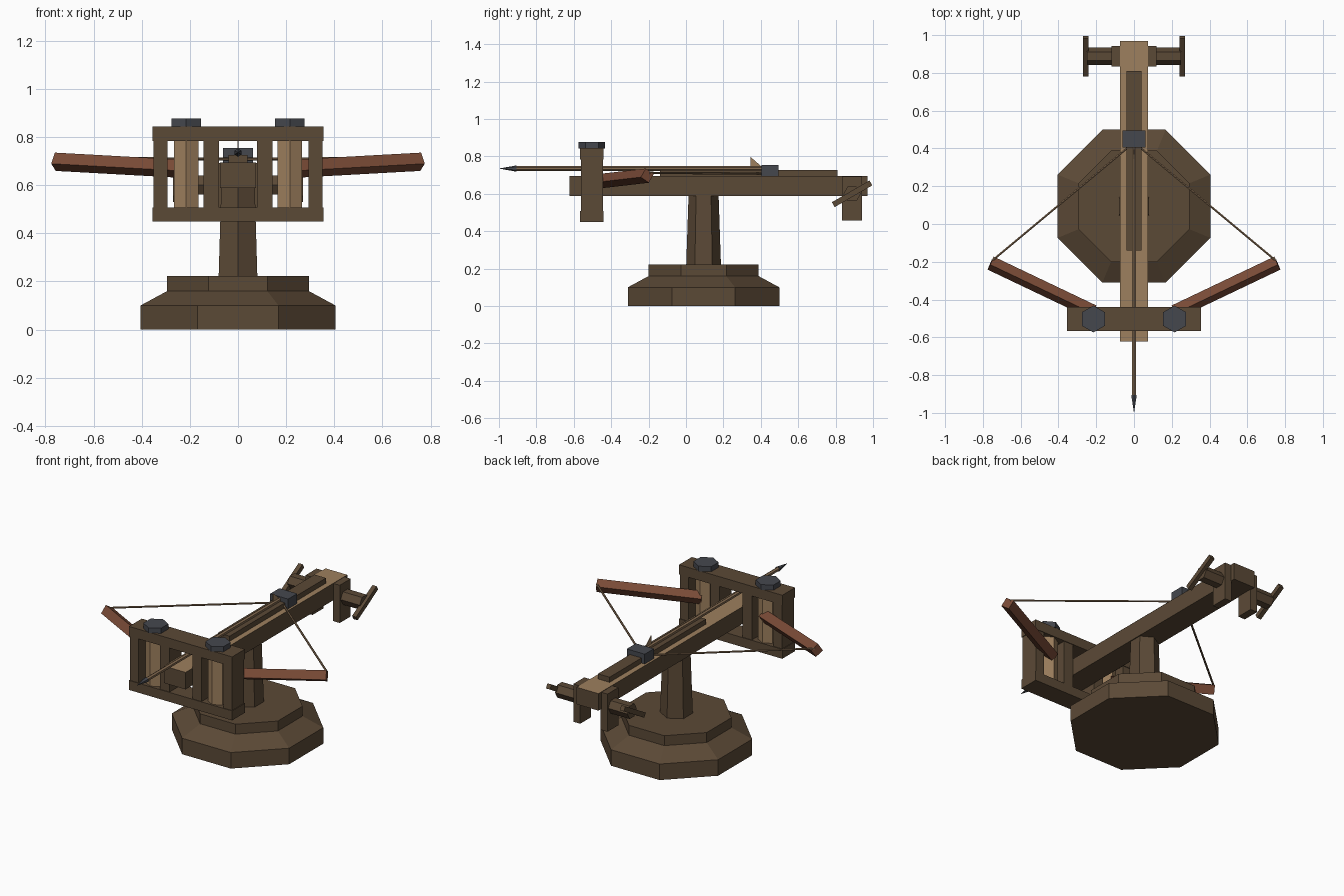
import bpy, bmesh, math
from mathutils import Matrix, Vector

cube = bpy.data.objects.get("Cube")
if cube:
    bpy.data.objects.remove(cube)


def material(name, rgb):
    m = bpy.data.materials.new(name)
    m.use_nodes = True
    m.diffuse_color = (*rgb, 1)
    m.node_tree.nodes["Principled BSDF"].inputs["Base Color"].default_value = (*rgb, 1)
    return m


WOOD = material("dark wood", (0.105, 0.067, 0.037))
TAN = material("pale wood and rope", (0.34, 0.215, 0.112))
SHAFT = material("shaft wood", (0.23, 0.145, 0.08))
RED = material("red wood", (0.19, 0.069, 0.037))
IRON = material("dark iron", (0.06, 0.064, 0.076))


def finish(name, bm, *mats):
    bmesh.ops.recalc_face_normals(bm, faces=bm.faces)
    me = bpy.data.meshes.new(name)
    bm.to_mesh(me)
    bm.free()
    for m in mats:
        me.materials.append(m)
    ob = bpy.data.objects.new(name, me)
    bpy.context.collection.objects.link(ob)
    return ob


def block(name, x, y, z, *mats):
    """Box from (low, high) pairs on each axis."""
    bm = bmesh.new()
    size = [hi - lo for lo, hi in (x, y, z)]
    mid = Vector([(lo + hi) / 2 for lo, hi in (x, y, z)])
    bmesh.ops.create_cube(bm, size=1, matrix=Matrix.Translation(mid) @ Matrix.Diagonal((*size, 1)))
    return finish(name, bm, *mats)


def rod(name, a, b, r1, r2, sides, mat, turn=0):
    """Straight prism or cone between two points."""
    a, b = Vector(a), Vector(b)
    bm = bmesh.new()
    rot = (b - a).to_track_quat("Z", "Y").to_matrix().to_4x4()
    mat4 = Matrix.Translation((a + b) / 2) @ rot @ Matrix.Rotation(turn, 4, "Z")
    bmesh.ops.create_cone(bm, cap_ends=True, segments=sides, radius1=r1, radius2=r2,
                          depth=(b - a).length, matrix=mat4)
    return finish(name, bm, mat)


def stack(name, x, y, rings, sides, turn, mat):
    """Upright polygon column through (radius, height) rings."""
    bm = bmesh.new()
    loops = []
    for r, z in rings:
        angles = [turn + math.tau * i / sides for i in range(sides)]
        loops.append([bm.verts.new((x + r * math.cos(t), y + r * math.sin(t), z)) for t in angles])
    for lo, hi in zip(loops, loops[1:]):
        for i in range(sides):
            j = (i + 1) % sides
            bm.faces.new((lo[i], lo[j], hi[j], hi[i]))
    bm.faces.new(loops[0])
    bm.faces.new(loops[-1])
    return finish(name, bm, mat)


# Stepped octagonal base and tapered hexagonal post
PY = 0.094
k = 1 / math.cos(math.pi / 8)
stack("base", 0, PY, [(0.405 * k, 0), (0.405 * k, 0.1), (0.294 * k, 0.16), (0.294 * k, 0.222)],
      8, math.pi / 8, WOOD)
stack("post", 0, PY, [(0.093, 0.215), (0.08, 0.6)], 6, math.pi / 2, WOOD)

# Stock with a pale upper face, and the slider rail on it
stock = block("stock", (-0.075, 0.075), (-0.623, 0.97), (0.588, 0.694), WOOD, TAN)
for f in stock.data.polygons:
    f.material_index = int(f.normal.z > 0.5)
block("slider_rail", (-0.04, 0.04), (-0.14, 0.81), (0.69, 0.726), WOOD)
block("trigger_block", (-0.062, 0.062), (0.405, 0.495), (0.693, 0.755), IRON)

# Spring frame
FY = -0.503
depth = (FY - 0.063, FY + 0.063)
block("frame_bottom_bar", (-0.356, 0.356), depth, (0.448, 0.507), WOOD)
block("frame_top_bar", (-0.356, 0.356), depth, (0.783, 0.844), WOOD)

for s, side in ((1, "left"), (-1, "right")):
    def span(a, b):
        return tuple(sorted((s * a, s * b)))

    inset = (depth[0] + 0.004, depth[1] - 0.004)
    block(side + "_outer_upright", span(0.293, 0.352), inset, (0.5, 0.79), WOOD)
    block(side + "_inner_upright", span(0.079, 0.143), inset, (0.5, 0.79), WOOD)
    stack(side + "_rope_bundle", s * 0.215, FY, [(0.058, 0.5), (0.058, 0.79)], 6, math.pi / 2, TAN)
    stack(side + "_iron_cap", s * 0.215, FY, [(0.071, 0.843), (0.071, 0.876)], 6, math.pi / 2, IRON)

    # Bow arm: square bar rolled about its length
    root, tip = Vector((0.215, -0.466, 0.667)), Vector((0.759, -0.207, 0.697))
    d = (tip - root).normalized()
    front = d.cross(Vector((0, 0, 1))).normalized()
    up = front.cross(d)
    roll = math.radians(33)
    u = front * math.cos(roll) + up * math.sin(roll)
    v = up * math.cos(roll) - front * math.sin(roll)
    bm = bmesh.new()
    bmesh.ops.create_cube(bm, size=1)
    for vert in bm.verts:
        c = vert.co.copy()
        p = root.lerp(tip, c.x + 0.5) + (u * c.y + v * c.z) * 0.055
        vert.co = (s * p.x, p.y, p.z)
    finish(side + "_bow_arm", bm, RED)

    # Bowstring half
    rod(side + "_bowstring", (s * 0.752, -0.195, 0.712), (s * 0.02, 0.415, 0.708),
        0.006, 0.006, 6, SHAFT)

    # Winch bracket, axle half and crank bar
    WY, WZ = 0.888, 0.6
    block(side + "_winch_bracket", span(0.07, 0.118), (0.834, 0.942), (0.457, 0.692), WOOD)
    rod(side + "_winch_axle", (s * 0.07, WY, WZ), (s * 0.25, WY, WZ), 0.046, 0.046, 6, WOOD,
        math.radians(30))
    bar = block(side + "_crank_bar", (-0.014, 0.014), (-0.116, 0.116), (-0.015, 0.015), WOOD)
    bar.location = (s * 0.255, WY, WZ)
    bar.rotation_euler.x = math.radians(30)

# Bolt with iron tip and tail vane
BZ = 0.735
rod("bolt_shaft", (0, -0.915, BZ), (0, 0.41, BZ), 0.0125, 0.0125, 6, SHAFT)
rod("bolt_tip", (0, -0.905, BZ), (0, -1.0, BZ), 0.017, 0.0, 6, IRON)
bm = bmesh.new()
sides = [[bm.verts.new((x, y, z)) for y, z in ((0.345, 0.797), (0.345, 0.735), (0.405, 0.745))]
         for x in (-0.002, 0.002)]
bm.faces.new(sides[0])
bm.faces.new(sides[1])
for i in range(3):
    j = (i + 1) % 3
    bm.faces.new((sides[0][i], sides[0][j], sides[1][j], sides[1][i]))
finish("bolt_vane", bm, TAN)
